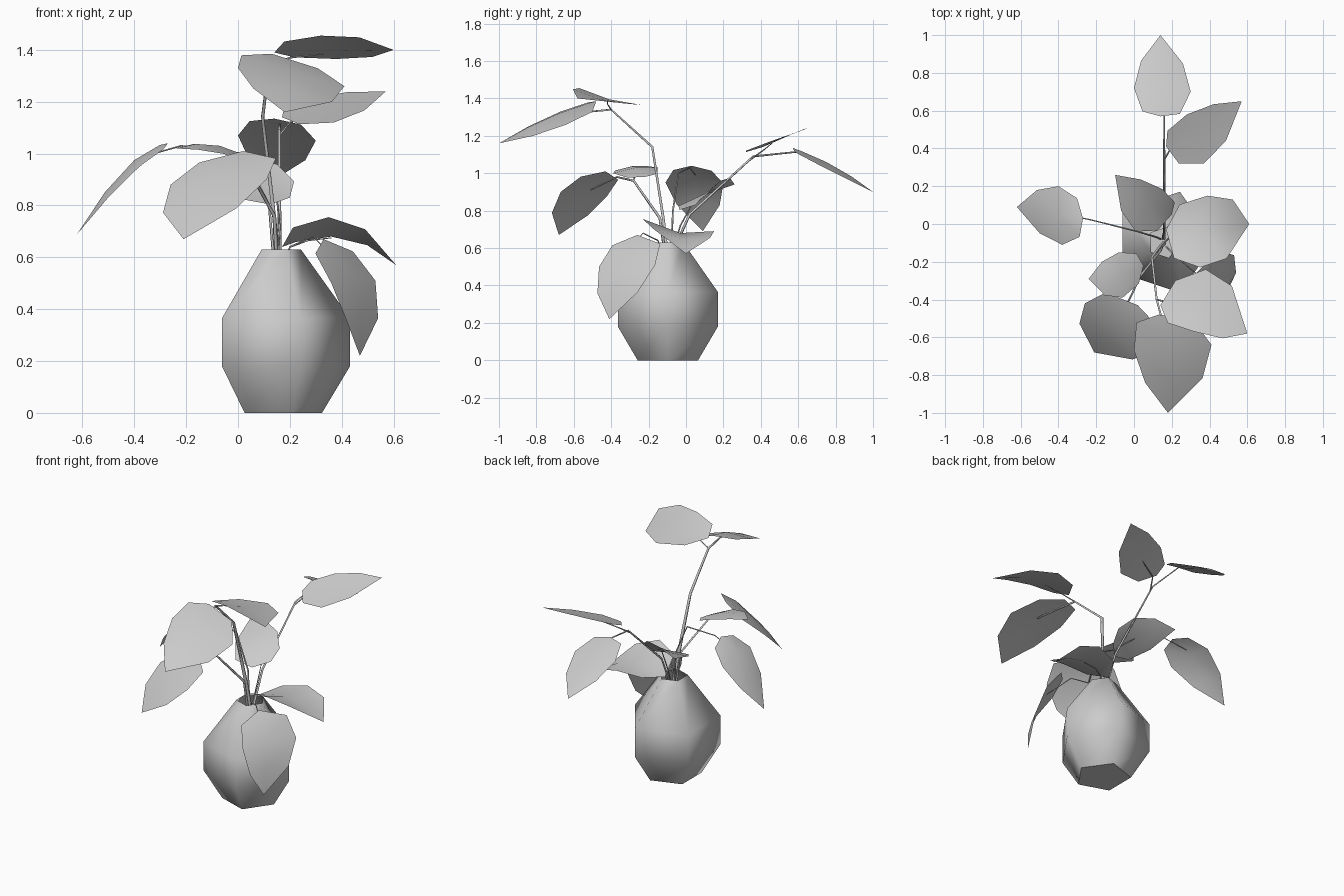
import bpy, bmesh, math
from mathutils import Vector

if "Cube" in bpy.data.objects:
    bpy.data.objects.remove(bpy.data.objects["Cube"])


def finish(name, bm):
    me = bpy.data.meshes.new(name)
    bm.to_mesh(me)
    bm.free()
    ob = bpy.data.objects.new(name, me)
    bpy.context.collection.objects.link(ob)
    return ob


def leaf(name, base, tip, mid, left, right, w0=0.66, w2=0.74):
    """Folded leaf: a curved spine with a widening then narrowing blade."""
    b, t, m, l, r = (Vector(p) for p in (base, tip, mid, left, right))
    k = 0.4                                     # spine position of the widest row

    def spine(u):
        return (b * ((u - k) * (u - 1) / k) + m * (u * (u - 1) / (k * (k - 1)))
                + t * (u * (u - k) / (1 - k)))

    bm = bmesh.new()
    rows = []
    for u, w in ((0.1, w0), (0.4, 1.0), (0.72, w2)):
        s = spine(u)
        rows.append([bm.verts.new(s + (l - m) * w), bm.verts.new(s),
                     bm.verts.new(s + (r - m) * w)])
    vb, vt = bm.verts.new(b), bm.verts.new(t)
    for i in range(2):
        bm.faces.new((vb, rows[0][i], rows[0][i + 1]))
        bm.faces.new((rows[-1][i], vt, rows[-1][i + 1]))
        for a, c in zip(rows, rows[1:]):
            bm.faces.new((a[i], c[i], c[i + 1], a[i + 1]))
    bmesh.ops.recalc_face_normals(bm, faces=bm.faces)
    # upper side faces up
    if sum(f.normal.z * f.calc_area() for f in bm.faces) < 0:
        bmesh.ops.reverse_faces(bm, faces=bm.faces)
    for f in bm.faces:
        f.smooth = True
    return finish(name, bm)


def stem(name, pts, radius):
    cu = bpy.data.curves.new(name, 'CURVE')
    cu.dimensions = '3D'
    cu.bevel_depth = radius
    cu.bevel_resolution = 0
    sp = cu.splines.new('POLY')
    sp.points.add(len(pts) - 1)
    for i, p in enumerate(pts):
        sp.points[i].co = (*p, 1)
        sp.points[i].radius = 1 - 0.6 * i / (len(pts) - 1)
    ob = bpy.data.objects.new(name, cu)
    bpy.context.collection.objects.link(ob)


# five-sided vase, open at the mouth, smooth walls on a flat base
bm = bmesh.new()
rings = []
for r, z in ((0.165, 0), (0.273, 0.18), (0.273, 0.365), (0.084, 0.63)):
    rings.append([bm.verts.new((0.159 + r * math.cos(math.tau * i / 5),
                                -0.097 + r * 1.03 * math.sin(math.tau * i / 5), z))
                  for i in range(5)])
for a, c in zip(rings, rings[1:]):
    for i in range(5):
        j = (i + 1) % 5
        bm.faces.new((a[i], a[j], c[j], c[i])).smooth = True
for e in bm.faces.new(rings[0][::-1]).edges:
    e.smooth = False
finish("vase", bm)

# leaves: base, tip, middle, left corner, right corner, base and tip widths
leaf("leaf_back", (.14, .57, 1.135), (.14, 1, .90), (.15, .75, 1.06), (0, .72, 1.07), (.3, .70, 1.05))
leaf("leaf_back_right", (.17, .41, 1.14), (.57, .65, 1.24), (.33, .47, 1.17), (.28, .58, 1.215), (.37, .32, 1.12))
leaf("leaf_left", (-.27, .03, 1.04), (-.62, .09, .69), (-.40, .04, .975), (-.38, -.11, .95), (-.40, .2, .945))
leaf("leaf_right", (.17, -.03, .64), (.61, 0, .57), (.36, -.03, .68), (.39, .15, .69), (.35, -.23, .755), .75, .82)
leaf("leaf_hanging", (.33, -.26, .67), (.47, -.41, .22), (.435, -.33, .53), (.53, -.165, .51), (.36, -.465, .50), .85, .72)
leaf("leaf_top", (.14, -.43, 1.39), (.6, -.58, 1.40), (.34, -.41, 1.395), (.38, -.24, 1.365), (.32, -.57, 1.455), .68, .84)
leaf("leaf_front", (.13, -.48, 1.385), (.18, -1, 1.16), (.19, -.68, 1.32), (0, -.67, 1.33), (.41, -.64, 1.26), .72)
leaf("leaf_front_left", (.02, -.43, 1.01), (-.21, -.68, .67), (-.08, -.54, .91), (-.26, -.42, .88), (.11, -.67, .90), .8, .76)
leaf("leaf_small_left", (.05, -.22, .98), (-.24, -.29, 1.02), (-.07, -.27, 1.03), (-.08, -.15, 1.03), (-.06, -.39, 1.0))
leaf("leaf_middle", (.2, .05, .83), (-.1, .26, .94), (.08, .1, .89), (.01, -.04, .825), (.15, .185, .96))

# main stems
stem("stem_back", [(.16, -.08, .56), (.16, .02, .78), (.16, .36, 1.09), (.16, .6, 1.115), (.16, .74, 1.05)], .008)
stem("stem_front", [(.16, -.1, .56), (.14, -.12, .75), (.095, -.18, 1.14), (.12, -.4, 1.34), (.19, -.66, 1.315)], .012)
stem("stem_front_left", [(.15, -.11, .56), (.14, -.14, .76), (.03, -.28, .96), (-.01, -.37, .98), (-.08, -.51, .91)], .009)
stem("stem_left", [(.14, -.08, .56), (.12, -.07, .80), (.02, -.04, 1.0), (-.22, .02, 1.03), (-.36, .05, .99)], .006)
stem("stem_right", [(.17, -.09, .56), (.2, -.06, .64), (.27, -.03, .665), (.36, -.03, .675)], .005)
stem("stem_hanging", [(.17, -.12, .56), (.2, -.15, .64), (.29, -.23, .68), (.40, -.32, .57)], .005)
# side branches
stem("branch_top", [(.12, -.4, 1.34), (.2, -.42, 1.37), (.33, -.42, 1.385)], .005)
stem("branch_back_right", [(.16, .34, 1.07), (.2, .41, 1.12), (.32, .46, 1.16)], .005)
stem("branch_small_left", [(.03, -.28, .96), (-.02, -.27, 1.0), (-.08, -.27, 1.025)], .004)
stem("stem_middle", [(.15, -.08, .56), (.16, -.03, .72), (.15, .03, .83), (.08, .1, .88)], .005)
